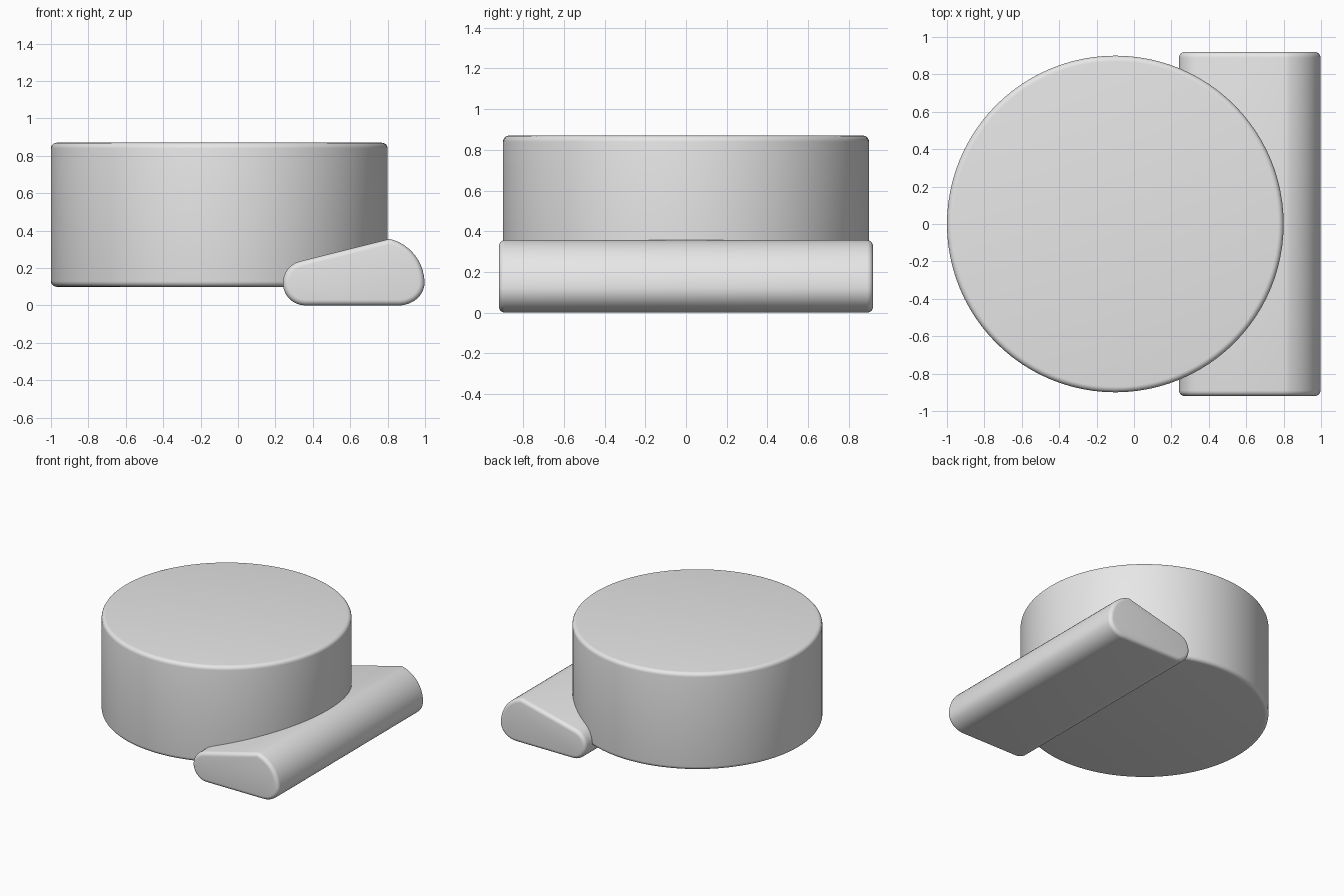
import bpy, bmesh
from math import sin, cos, radians, tau
from mathutils import Vector

cube = bpy.data.objects.get("Cube")
if cube:
    bpy.data.objects.remove(cube, do_unlink=True)

grey = bpy.data.materials.new("plain grey")
grey.use_nodes = True
colour = (0.8, 0.8, 0.8, 1)
grey.diffuse_color = colour
grey.node_tree.nodes["Principled BSDF"].inputs["Base Color"].default_value = colour


def arc(cx, cz, rx, rz, start, end, steps):
    """Points along an elliptical arc, angles in degrees."""
    angles = [radians(start + (end - start) * i / steps) for i in range(steps + 1)]
    return [(cx + rx * cos(a), cz + rz * sin(a)) for a in angles]


def rounded_prism(name, outline, extrusion, radius):
    """Extrude a closed outline and round the rims of both caps."""
    bm = bmesh.new()
    face = bm.faces.new([bm.verts.new(p) for p in outline])
    new = bmesh.ops.extrude_face_region(bm, geom=[face], use_keep_orig=True)
    moved = [g for g in new["geom"] if isinstance(g, bmesh.types.BMVert)]
    bmesh.ops.translate(bm, verts=moved, vec=Vector(extrusion))
    bmesh.ops.recalc_face_normals(bm, faces=bm.faces)
    rims = [e for e in bm.edges if e.calc_face_angle(0) > 0.8]
    bmesh.ops.bevel(bm, geom=rims, offset=radius, segments=5, profile=0.5,
                    affect='EDGES', clamp_overlap=False)
    bmesh.ops.recalc_face_normals(bm, faces=bm.faces)
    mesh = bpy.data.meshes.new(name)
    bm.to_mesh(mesh)
    bm.free()
    mesh.materials.append(grey)
    obj = bpy.data.objects.new(name, mesh)
    bpy.context.collection.objects.link(obj)
    bpy.ops.object.select_all(action='DESELECT')
    obj.select_set(True)
    bpy.context.view_layer.objects.active = obj
    bpy.ops.object.shade_smooth_by_angle(angle=radians(30))
    return obj


# Round drum
circle = [(-0.1 + 0.9 * cos(tau * i / 96), 0.9 * sin(tau * i / 96), 0.1)
          for i in range(96)]
rounded_prism("drum_body", circle, (0, 0, 0.77), 0.03)

# Wedge bar: small round nose, sloped top, large round back
profile = (arc(0.36, 0.12, 0.12, 0.12, 270, 104, 14)
           + arc(0.755, 0.12, 0.242, 0.242, 77, 0, 14)
           + arc(0.857, 0.12, 0.14, 0.12, 0, -90, 12)[1:])
rounded_prism("wedge_bar", [(x, -0.92, z) for x, z in profile], (0, 1.84, 0), 0.03)
